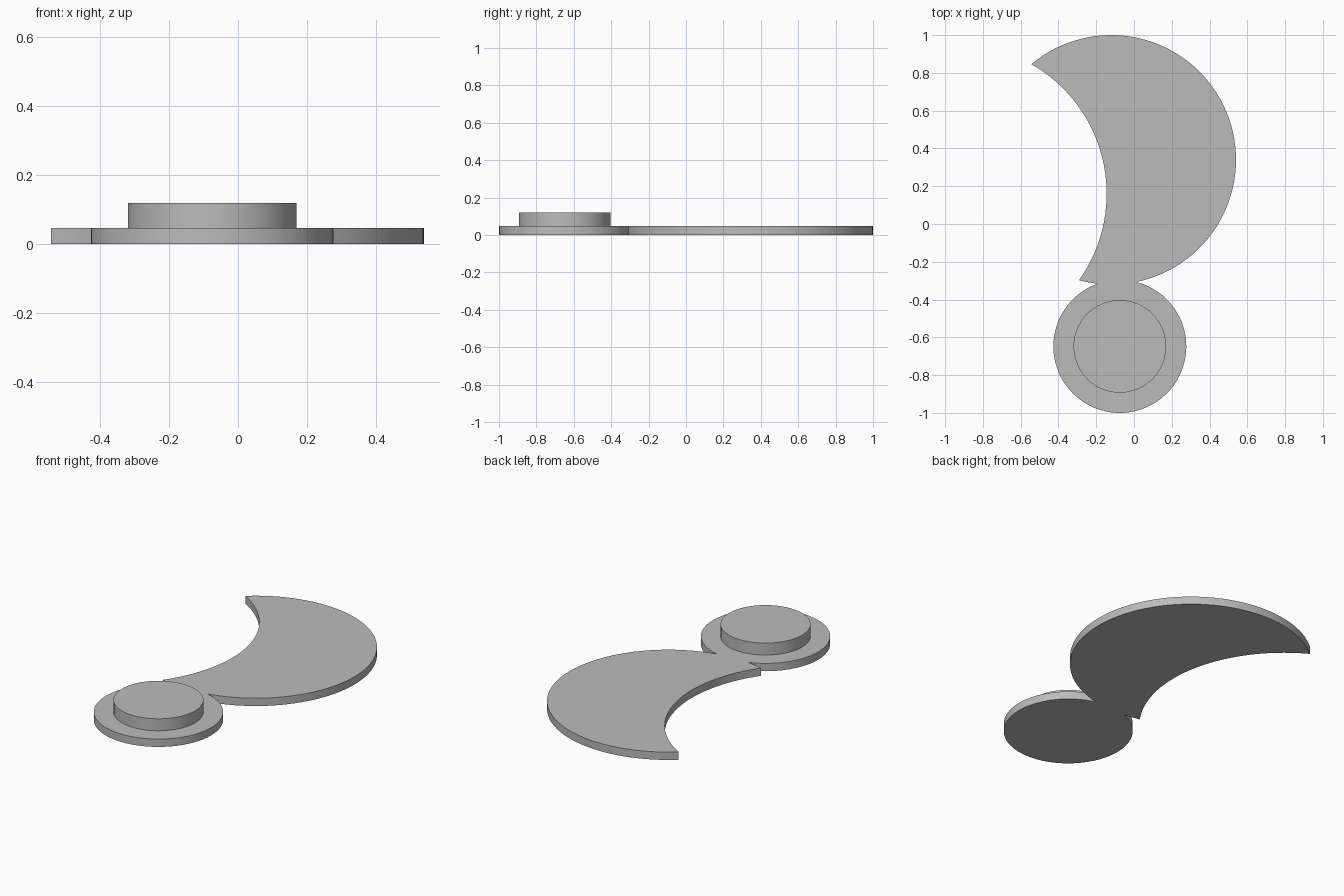
import bpy, bmesh
from math import atan2, cos, sin, pi, radians
from mathutils import Vector
from mathutils.geometry import intersect_sphere_sphere_2d as circle_meet

cube = bpy.data.objects.get("Cube")
if cube:
    bpy.data.objects.remove(cube, do_unlink=True)

grey = bpy.data.materials.new("plain grey")
grey.use_nodes = True
grey.diffuse_color = (0.5, 0.5, 0.5, 1)
grey.node_tree.nodes["Principled BSDF"].inputs["Base Color"].default_value = (0.5, 0.5, 0.5, 1)

# Circles that make up the outline: centre and radius
OUTER = (Vector((-0.12, 0.34)), 0.66)
INNER = (Vector((-0.935, 0.16)), 0.79)
HUB = (Vector((-0.075, -0.648)), 0.352)
BASE_TOP, BUTTON_TOP = 0.047, 0.119


def arc(circle, start, end, clockwise=False, steps=64):
    """Points along a circle from start up to, but not including, end."""
    centre, radius = circle
    a, b = (atan2(p.y - centre.y, p.x - centre.x) for p in (start, end))
    sweep = -((a - b) % (2 * pi)) if clockwise else (b - a) % (2 * pi)
    angles = (a + sweep * i / steps for i in range(steps))
    return [centre + radius * Vector((cos(t), sin(t))) for t in angles]


def plate(name, outline, bottom, top):
    """Extrude a closed outline into a flat solid."""
    bm = bmesh.new()
    face = bm.faces.new([bm.verts.new((p.x, p.y, bottom)) for p in outline])
    extruded = bmesh.ops.extrude_face_region(bm, geom=[face], use_keep_orig=True)
    raised = [g for g in extruded["geom"] if isinstance(g, bmesh.types.BMVert)]
    bmesh.ops.translate(bm, verts=raised, vec=(0, 0, top - bottom))
    bmesh.ops.recalc_face_normals(bm, faces=bm.faces)
    mesh = bpy.data.meshes.new(name)
    bm.to_mesh(mesh)
    bm.free()
    mesh.materials.append(grey)
    obj = bpy.data.objects.new(name, mesh)
    bpy.context.collection.objects.link(obj)
    bpy.ops.object.select_all(action="DESELECT")
    obj.select_set(True)
    bpy.context.view_layer.objects.active = obj
    bpy.ops.object.shade_smooth_by_angle(angle=radians(30))
    return obj


# Corners where the circles cross
low_tip, high_tip = sorted(circle_meet(*OUTER, *INNER), key=lambda p: p.y)
neck_left, neck_right = sorted(circle_meet(*OUTER, *HUB), key=lambda p: p.x)

# Crescent joined to the round hub as one solid
outline = (arc(HUB, neck_left, neck_right)
           + arc(OUTER, neck_right, high_tip)
           + arc(INNER, high_tip, low_tip, clockwise=True)
           + arc(OUTER, low_tip, neck_left, steps=8))
plate("crescent_base", outline, 0, BASE_TOP)

# Raised round button on the hub
button = [HUB[0] + 0.245 * Vector((cos(t), sin(t)))
          for t in (2 * pi * i / 64 for i in range(64))]
plate("round_button", button, BASE_TOP, BUTTON_TOP)
